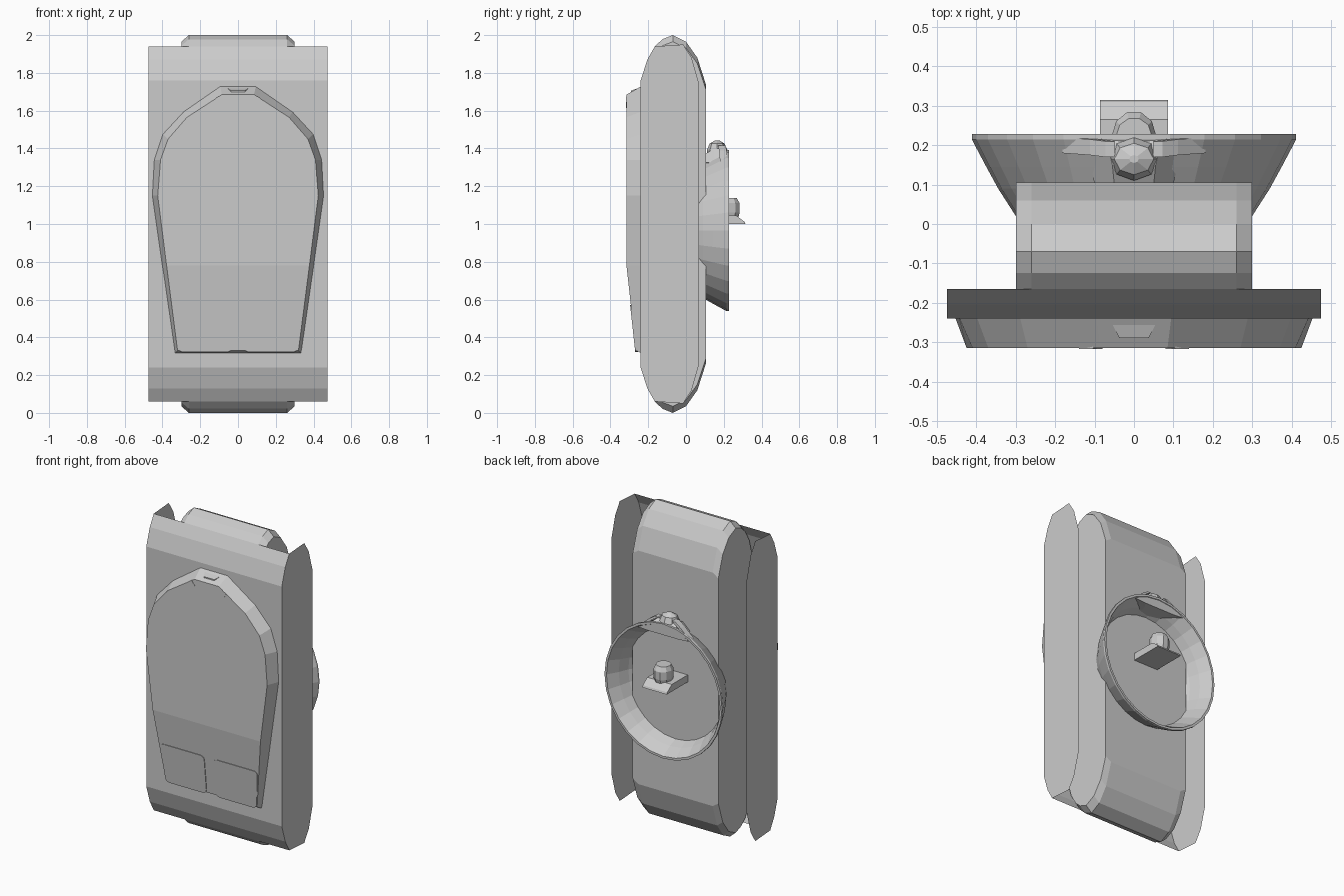
import bpy, bmesh, math
from mathutils import Matrix, Vector

if "Cube" in bpy.data.objects:
    bpy.data.objects.remove(bpy.data.objects["Cube"])


def make(name, verts, faces, fix=True):
    bm = bmesh.new()
    vs = [bm.verts.new(v) for v in verts]
    for f in faces:
        bm.faces.new([vs[i] for i in f])
    if fix:
        bmesh.ops.recalc_face_normals(bm, faces=bm.faces)
    me = bpy.data.meshes.new(name)
    bm.to_mesh(me)
    bm.free()
    ob = bpy.data.objects.new(name, me)
    bpy.context.collection.objects.link(ob)
    return ob


def loft(name, loops, caps=True, closed=False):
    """Skin a list of equal-length closed loops."""
    n, m = len(loops[0]), len(loops)
    verts = [p for l in loops for p in l]
    faces = []
    for k in range(m if closed else m - 1):
        a, b = k * n, ((k + 1) % m) * n
        for i in range(n):
            j = (i + 1) % n
            faces.append((a + i, a + j, b + j, b + i))
    if caps and not closed:
        faces += [tuple(range(n)), tuple(range((m - 1) * n, m * n))]
    return make(name, verts, faces)


def box(name, loc, size, rot_y=0):
    pts = [(-.5, -.5), (.5, -.5), (.5, .5), (-.5, .5)]
    r = Matrix.Rotation(rot_y, 3, 'Y')
    loops = [[tuple(r @ Vector((x * size[0], s * size[1], z * size[2])) + Vector(loc))
              for x, z in pts] for s in (-.5, .5)]
    return loft(name, loops)


def flip_z(half):
    """Close an upper half profile (y, z) by mirroring it about z = 1."""
    return half + [(y, 2 - z) for y, z in reversed(half)]


# main body: rounded slab with the end edges sloped off
body = flip_z([(-.235, 1.76), (-.205, 1.87), (-.165, 1.94), (-.125, 1.978), (-.07, 2.0),
               (0, 1.965), (.06, 1.88), (.105, 1.74)])
loft("main_body", [[(x, y, 1 + (z - 1) * s) for y, z in body]
                   for x, s in ((-.3, .965), (-.26, 1), (.26, 1), (.3, .965))])

# wide front cover: bent front sheet
front = [(-.165, .06), (-.205, .13), (-.24, .24), (-.24, 1.76), (-.205, 1.87), (-.165, 1.94)]
n = len(front)
make("front_cover", [(x, y, z) for x in (-.475, .475) for y, z in front],
     [(i, i + n, i + n + 1, i + 1) for i in range(n - 1)], False)

# thin side plates
plate = flip_z([(-.24, 1.76), (-.205, 1.87), (-.165, 1.94), (-.015, 1.95), (.03, 1.88), (.07, 1.74)])
for s, side in ((-1, "left"), (1, "right")):
    order = tuple(range(len(plate)))
    make(side + "_side_plate", [(s * .475, y, z) for y, z in plate],
         [order if s < 0 else order[::-1]], False)


# raised front shield with bevelled rim and sloping lower face
def face_y(z):
    return -.315 + max(0, .78 - z) * .11


outer = [(.335, .315), (.402, .78), (.455, 1.15), (.445, 1.34), (.40, 1.476), (.29, 1.595), (.095, 1.73)]
inner = [(.32, .33), (.378, .78), (.425, 1.15), (.41, 1.34), (.37, 1.45), (.27, 1.565), (.085, 1.685)]


def both(half):
    return half + [(-x, z) for x, z in reversed(half)]


o = [(x, -.235, z) for x, z in both(outer)]
f = [(x, face_y(z), z) for x, z in both(inner)]
n = len(o)
make("front_shield", o + f,
     [(i, (i + 1) % n, (i + 1) % n + n, i + n) for i in range(n)] +
     [(n, n + 1, 2 * n - 2, 2 * n - 1), tuple(range(n + 1, 2 * n - 1)), tuple(range(n))])


# two rounded lower pads
def rounded(corners, r, steps=4):
    pts = []
    for i, c in enumerate(corners):
        c = Vector(c)
        a = c + (Vector(corners[i - 1]) - c).normalized() * r
        b = c + (Vector(corners[(i + 1) % len(corners)]) - c).normalized() * r
        for k in range(steps + 1):
            t = k / steps
            pts.append(a * (1 - t) ** 2 + c * 2 * t * (1 - t) + b * t * t)
    return pts


for s, side in ((-1, "left"), (1, "right")):
    pad = rounded([(s * .032, .322), (s * .318, .322), (s * .342, .57), (s * .032, .57)], .03)
    loft(side + "_pad", [[(x, face_y(z) + d, z) for x, z in pad] for d in (.01, -.004)])
    # small rim block
    box(side + "_rim_block", (s * .11, -.3, 1.645), (.045, .034, .04), s * math.radians(38))

# tab on the top bevel
loft("top_tab", [[(s * w, y, z) for s, z in ((-1, b), (1, b), (1, t), (-1, t))]
                 for w, y, b, t in ((.06, -.245, 1.68, 1.722), (.037, -.29, 1.68, 1.706))])

# rear dish: flared open ring
section = [(.30, .02), (.345, .09), (.375, .145), (.412, .215), (.412, .228), (.398, .228),
           (.36, .16), (.335, .10), (.285, .02)]
N = 28
loft("rear_dish", [[(r * math.cos(2 * math.pi * i / N), y, .965 + r * 1.035 * math.sin(2 * math.pi * i / N))
                    for i in range(N)] for r, y in section], closed=True)

# flared bracket at the top of the dish
loft("dish_bracket", [[(x * w, y, z) for x, z in
                       ((-1, 1.325), (-.5, h), (.5, h), (1, 1.325), (.6, 1.32), (-.6, 1.32))]
                      for y, w, h in ((.10, .10, 1.37), (.15, .11, 1.40), (.19, .13, 1.40), (.225, .18, 1.375))])
for s, side in ((-1, "left"), (1, "right")):
    loft(side + "_bracket_rib", [[(s * (x + a), y + b, z) for a, b in
                                  ((-.012, -.02), (.012, -.02), (.012, .02), (-.012, .02))]
                                 for x, y, z in ((.06, .19, 1.415), (.10, .195, 1.39), (.17, .20, 1.33))])


# faceted knob and central nozzle
def stack(name, cx, cy, rings, sides):
    loft(name, [[(cx + rx * math.cos(2 * math.pi * i / sides), cy + ry * math.sin(2 * math.pi * i / sides), z)
                 for i in range(sides)] for rx, ry, z in rings])


stack("bracket_knob", 0, .165, [(.05, .045, 1.33), (.062, .055, 1.39), (.05, .04, 1.425), (.012, .01, 1.443)], 8)
stack("nozzle", 0, .225, [(.05, .05, 1.02), (.056, .062, 1.06), (.056, .062, 1.11), (.045, .045, 1.138)], 10)

# nozzle ledge, a wedge growing out of the body
ledge = [(.10, 1.0), (.315, 1.0), (.31, 1.012), (.265, 1.045), (.10, 1.045)]
loft("nozzle_ledge", [[(x, y, z) for y, z in ledge] for x in (-.086, .086)])
